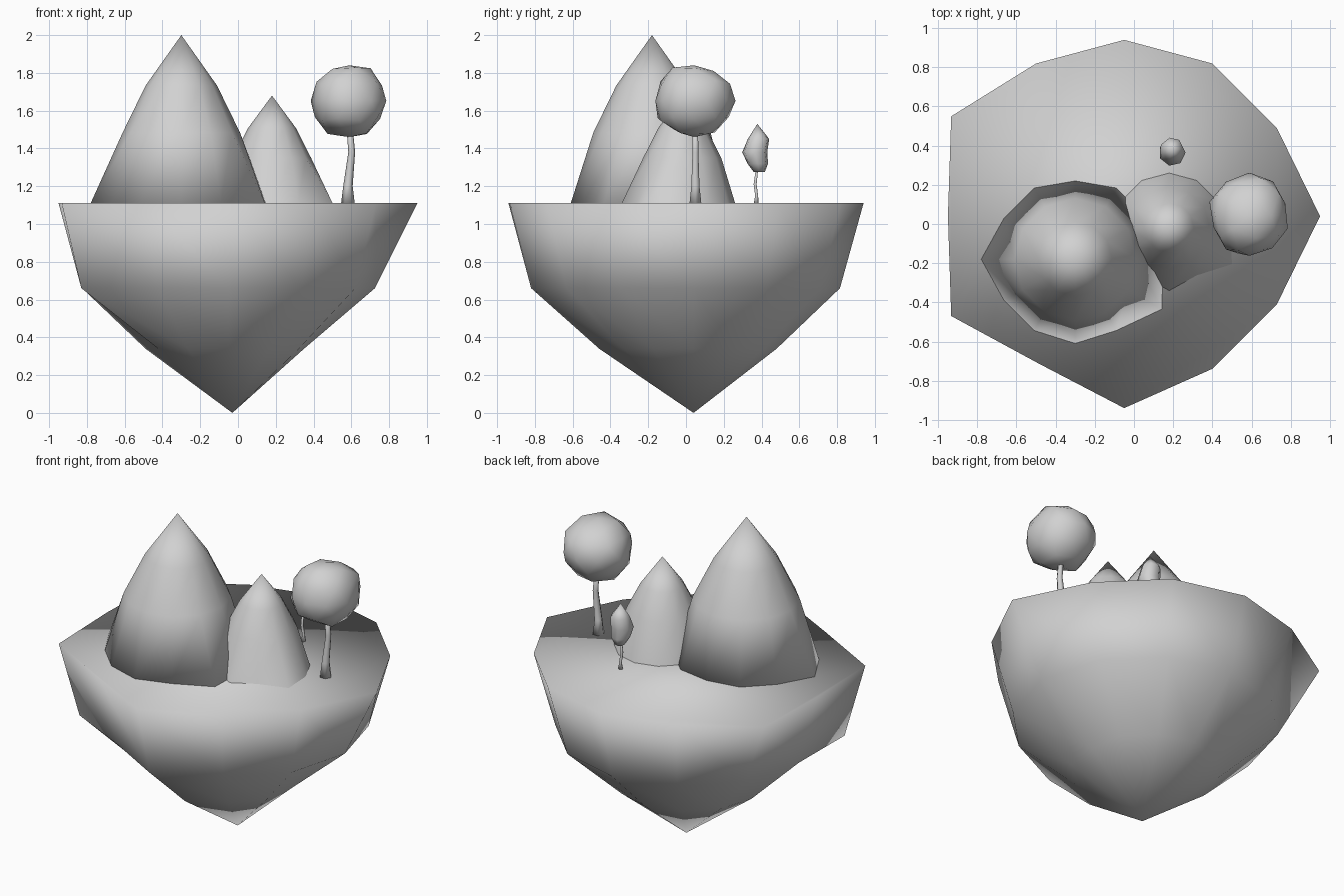
import bpy, bmesh, random
from math import sin, cos, pi
from mathutils import Vector

random.seed(11)
cube = bpy.data.objects.get("Cube")
if cube:
    bpy.data.objects.remove(cube)

grey = bpy.data.materials.new("plain grey")
grey.use_nodes = True
grey.diffuse_color = (0.64, 0.64, 0.64, 1)
grey.node_tree.nodes["Principled BSDF"].inputs["Base Color"].default_value = (0.64, 0.64, 0.64, 1)

TOP = 1.11  # height of the island's flat ground


def finish(bm, name):
    """Turn a bmesh into a smooth, coloured object."""
    bmesh.ops.recalc_face_normals(bm, faces=bm.faces)
    for f in bm.faces:
        f.smooth = True
    mesh = bpy.data.meshes.new(name)
    bm.to_mesh(mesh)
    bm.free()
    mesh.materials.append(grey)
    obj = bpy.data.objects.new(name, mesh)
    bpy.context.collection.objects.link(obj)
    return obj


def ring(center, radius, sides=12, bumps=None):
    """Points around a centre; bumps override the radius at some steps."""
    c, bumps = Vector(center), bumps or {}
    points = []
    for i in range(sides):
        r, a = bumps.get(i, radius), 2 * pi * i / sides
        points.append(c + Vector((r * cos(a), r * sin(a), 0)))
    return points


def loft(name, rings, apex=None, cap=True):
    """Skin rings in order, optionally cap the first, and close the last."""
    bm = bmesh.new()
    loops = [[bm.verts.new(p) for p in r] for r in rings]
    n = len(loops[0])
    for a, b in zip(loops, loops[1:]):
        for i in range(n):
            j = (i + 1) % n
            bm.faces.new((a[i], a[j], b[j], b[i]))
    if cap:
        bm.faces.new(loops[0])
    if apex is None:
        bm.faces.new(loops[-1])
    else:
        tip = bm.verts.new(apex)
        for i in range(n):
            bm.faces.new((loops[-1][i], loops[-1][(i + 1) % n], tip))
    return finish(bm, name)


def mountain(name, x, y, height, base, bumps, cap):
    """Steep peak with an uneven foot and a rounder top."""
    loft(name, [
        ring((x, y, TOP), base, bumps=bumps),
        ring((x, y, TOP + 0.42 * height), base * 0.74),
        ring((x, y, TOP + 0.70 * height), base * 0.45),
    ], (x, y, TOP + height), cap)


def trunk(name, path):
    """Thin bent trunk from (x, y, z, radius) steps."""
    loft(name, [ring(p[:3], p[3], 6) for p in path])


def crown(name, center, size, jitter):
    """Lumpy ball of leaves."""
    bm = bmesh.new()
    bmesh.ops.create_icosphere(bm, subdivisions=2, radius=1)
    for v in bm.verts:
        v.co *= 1 + random.uniform(-jitter, jitter)
    for axis in range(3):
        low = min(v.co[axis] for v in bm.verts)
        high = max(v.co[axis] for v in bm.verts)
        for v in bm.verts:
            t = (v.co[axis] - low) / (high - low) * 2 - 1
            v.co[axis] = center[axis] + t * size[axis]
    finish(bm, name)


# Floating island: flat ground tapering to a point below
cx, cy = -0.05, 0.04
loft("island", [
    ring((cx, cy, TOP), 0.9, bumps={0: 1.0, 5: 1.02, 7: 1.02, 8: 0.87, 9: 0.98}),
    ring((cx, cy, 0.66), 0.775, bumps={7: 0.9, 8: 0.75, 9: 0.86}),
    ring((cx, cy, 0.34), 0.43, bumps={0: 0.4, 3: 0.44, 6: 0.44, 9: 0.5}),
], (-0.03, 0.04, 0))

# Mountains
mountain("large_mountain", -0.3, -0.18, 0.89, 0.42,
         {0: 0.45, 3: 0.4, 6: 0.48, 9: 0.43, 11: 0.51}, True)
mountain("small_mountain", 0.18, -0.02, 0.57, 0.28,
         {0: 0.31, 9: 0.32, 11: 0.37}, False)

# Large tree
trunk("large_tree_trunk", [
    (0.582, 0.05, TOP, 0.036), (0.582, 0.05, 1.2, 0.025),
    (0.602, 0.05, 1.38, 0.018), (0.59, 0.05, 1.52, 0.016)])
crown("large_tree_crown", (0.585, 0.05, 1.65), (0.2, 0.212, 0.19), 0.07)

# Small tree
trunk("small_tree_trunk", [
    (0.2, 0.372, TOP, 0.015), (0.2, 0.374, 1.15, 0.009),
    (0.195, 0.366, 1.21, 0.009), (0.195, 0.378, 1.31, 0.007)])
sx = 0.195
loft("small_tree_crown", [
    ring((sx, 0.388, 1.275), 0.03, 7),
    ring((sx, 0.38, 1.32), 0.056, 7),
    ring((sx, 0.364, 1.38), 0.068, 7),
    ring((sx, 0.384, 1.45), 0.058, 7),
], (sx, 0.378, 1.53))
